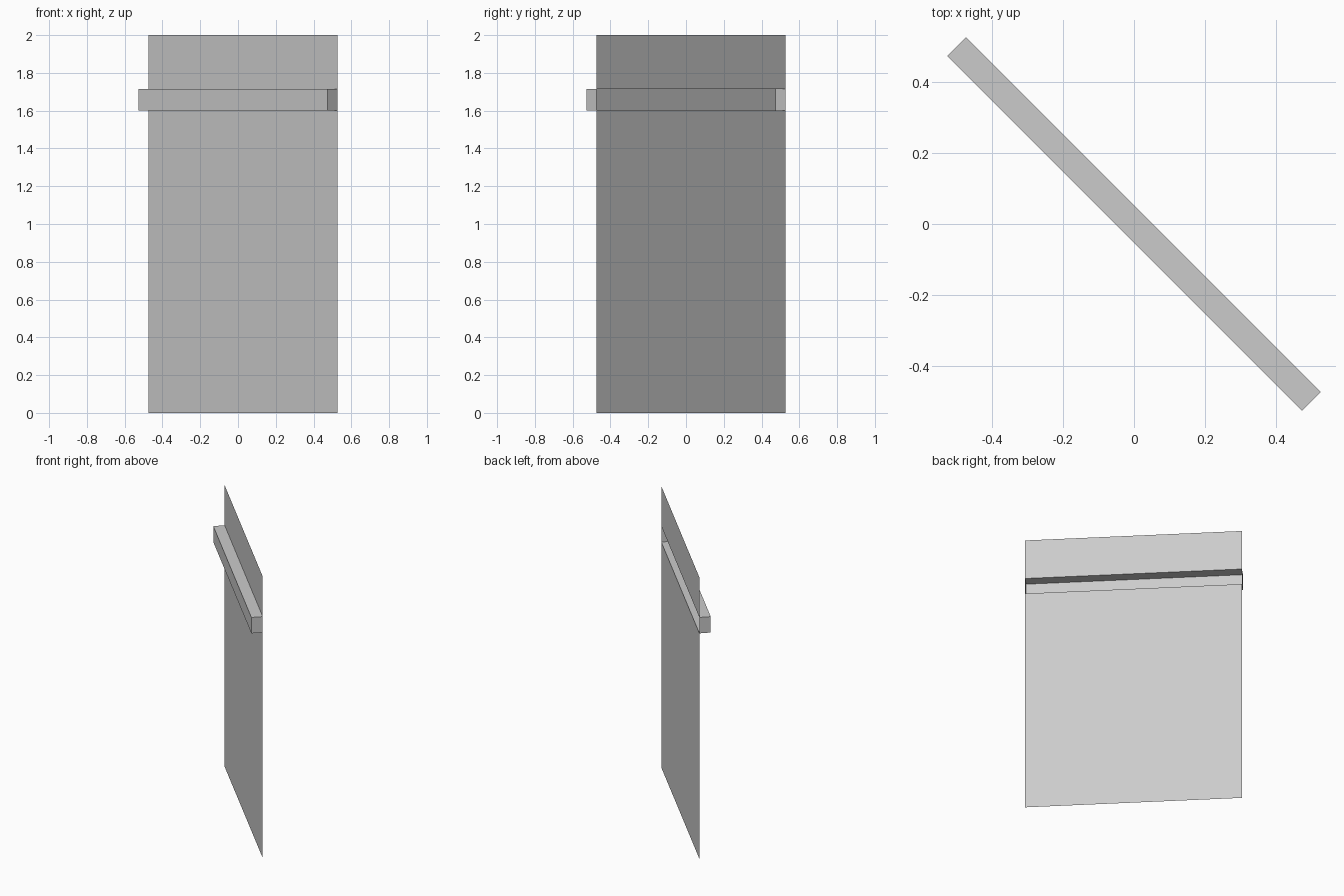
import bpy, bmesh
from math import radians

if "Cube" in bpy.data.objects:
    bpy.data.objects.remove(bpy.data.objects["Cube"])

HALF = 0.7065           # half width along the panel
BACK, FRONT = 0.037, -0.037
LOW, HIGH, TOP = 1.602, 1.715, 2.0


def sheet(name, profile, capped=False):
    """Sweep an open (y, z) profile across the width, turned 45 degrees."""
    bm = bmesh.new()
    left = [bm.verts.new((-HALF, y, z)) for y, z in profile]
    right = [bm.verts.new((HALF, y, z)) for y, z in profile]
    for i in range(len(profile) - 1):
        bm.faces.new((left[i], right[i], right[i + 1], left[i + 1]))
    if capped:
        bm.faces.new(left)
        bm.faces.new(right[::-1])
    mesh = bpy.data.meshes.new(name)
    bm.to_mesh(mesh)
    bm.free()
    obj = bpy.data.objects.new(name, mesh)
    obj.rotation_euler.z = radians(-45)
    bpy.context.collection.objects.link(obj)
    return obj


# thin panel, open behind the rail
sheet("lower_panel", [(BACK, 0), (BACK, LOW)])
sheet("upper_panel", [(BACK, HIGH), (BACK, TOP)])

# hollow rail with closed ends and an open back
sheet("rail", [(BACK, LOW), (FRONT, LOW), (FRONT, HIGH), (BACK, HIGH)], capped=True)
